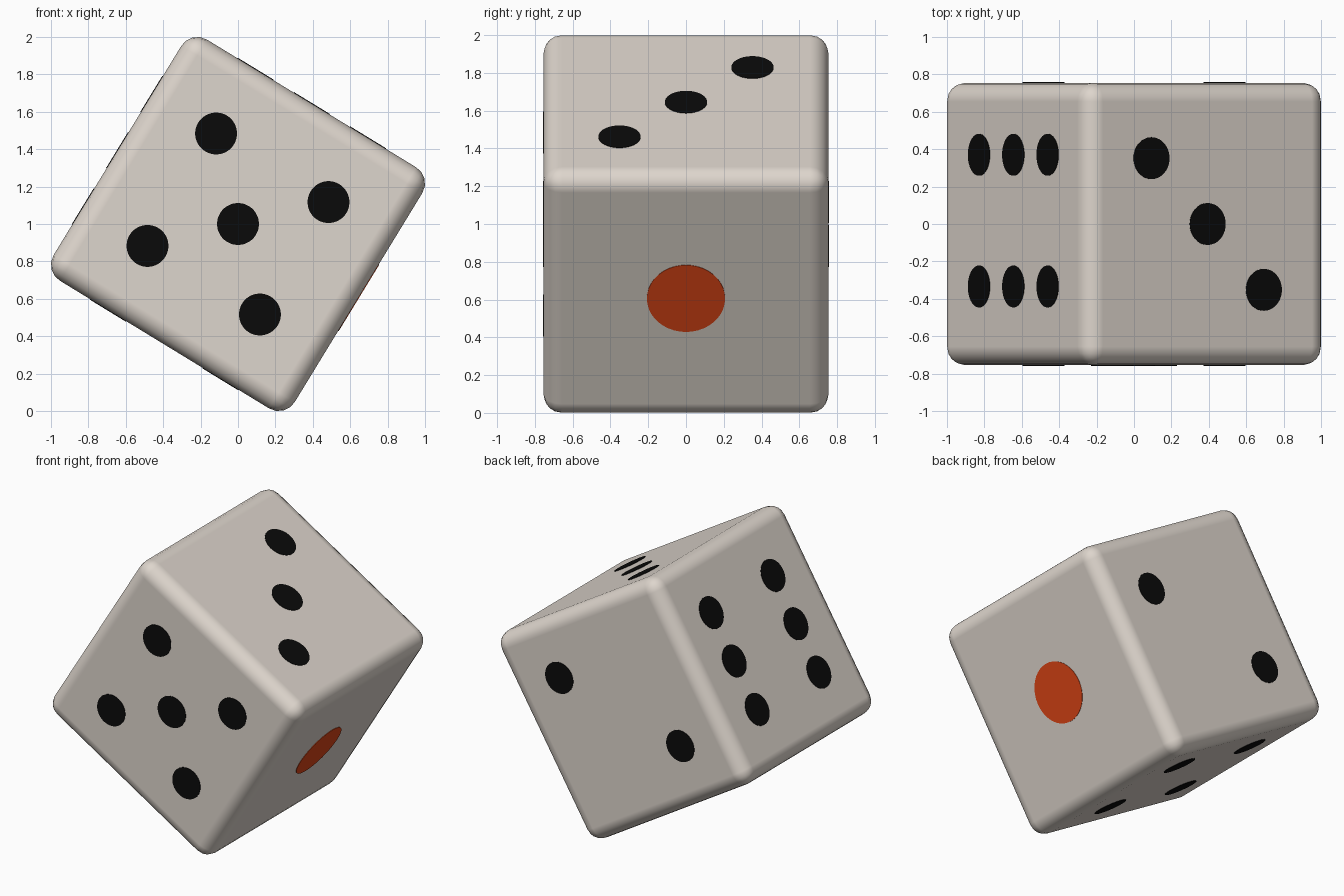
import bpy, math
from mathutils import Matrix, Vector

if "Cube" in bpy.data.objects:
    bpy.data.objects.remove(bpy.data.objects["Cube"])

H = 0.755          # half side of the die
BEVEL = 0.10       # edge rounding radius
S = 0.352          # pip spacing from face centre
TILT = Matrix.Translation((0, 0, 1)) @ Matrix.Rotation(math.radians(31.4), 4, 'Y')


def material(name, rgb):
    m = bpy.data.materials.new(name)
    m.diffuse_color = (*rgb, 1)
    m.use_nodes = True
    m.node_tree.nodes["Principled BSDF"].inputs["Base Color"].default_value = m.diffuse_color
    return m


ivory = material("warm ivory", (0.73, 0.67, 0.61))
black = material("black", (0.003, 0.003, 0.003))
red = material("red orange", (0.73, 0.06, 0.008))

# Rounded cube body, balanced on one edge
bpy.ops.mesh.primitive_cube_add(size=2 * H)
body = bpy.context.object
body.name = "die_body"
body.data.materials.append(ivory)
bev = body.modifiers.new("rounding", 'BEVEL')
bev.width = BEVEL
bev.segments = 4
bev.harden_normals = True
bpy.ops.object.shade_smooth_by_angle(angle=math.radians(40))
body.matrix_world = TILT


def pip(name, normal, a, b, pa, pb, radius, mat):
    """Thin round plate on the face with this normal, offset pa, pb along a, b."""
    n = Vector(normal)
    pos = n * (H + 0.0005) + Vector(a) * pa + Vector(b) * pb
    bpy.ops.mesh.primitive_cylinder_add(vertices=40, radius=radius, depth=0.005)
    ob = bpy.context.object
    ob.name = name
    ob.data.materials.append(mat)
    ob.matrix_world = TILT @ Matrix.Translation(pos) @ n.to_track_quat('Z', 'Y').to_matrix().to_4x4()


# Pip layouts: face name, normal, in-face axes, offsets in units of S
X, Y, Z = (1, 0, 0), (0, 1, 0), (0, 0, 1)
corners = [(i, j) for i in (-1, 1) for j in (-1, 1)]
faces = [
    ("one", (1, 0, 0), Y, Z, [(0, 0)]),
    ("two", (0, 1, 0), X, Z, [(1, 1), (-1, -1)]),
    ("three", (0, 0, 1), X, Y, [(-1, 1), (0, 0), (1, -1)]),
    ("four", (0, 0, -1), X, Y, corners),
    ("five", (0, -1, 0), X, Z, corners + [(0, 0)]),
    ("six", (-1, 0, 0), Y, Z, [(i, j) for i in (-1, 1) for j in (-1, 0, 1)]),
]
for name, n, a, b, spots in faces:
    big = name == "one"
    shift = 0.018 if name == "six" else 0.0
    for k, (i, j) in enumerate(spots):
        pip(f"pip_{name}_{k + 1}", n, a, b, i * S + shift, j * S,
            0.207 if big else 0.112, red if big else black)
